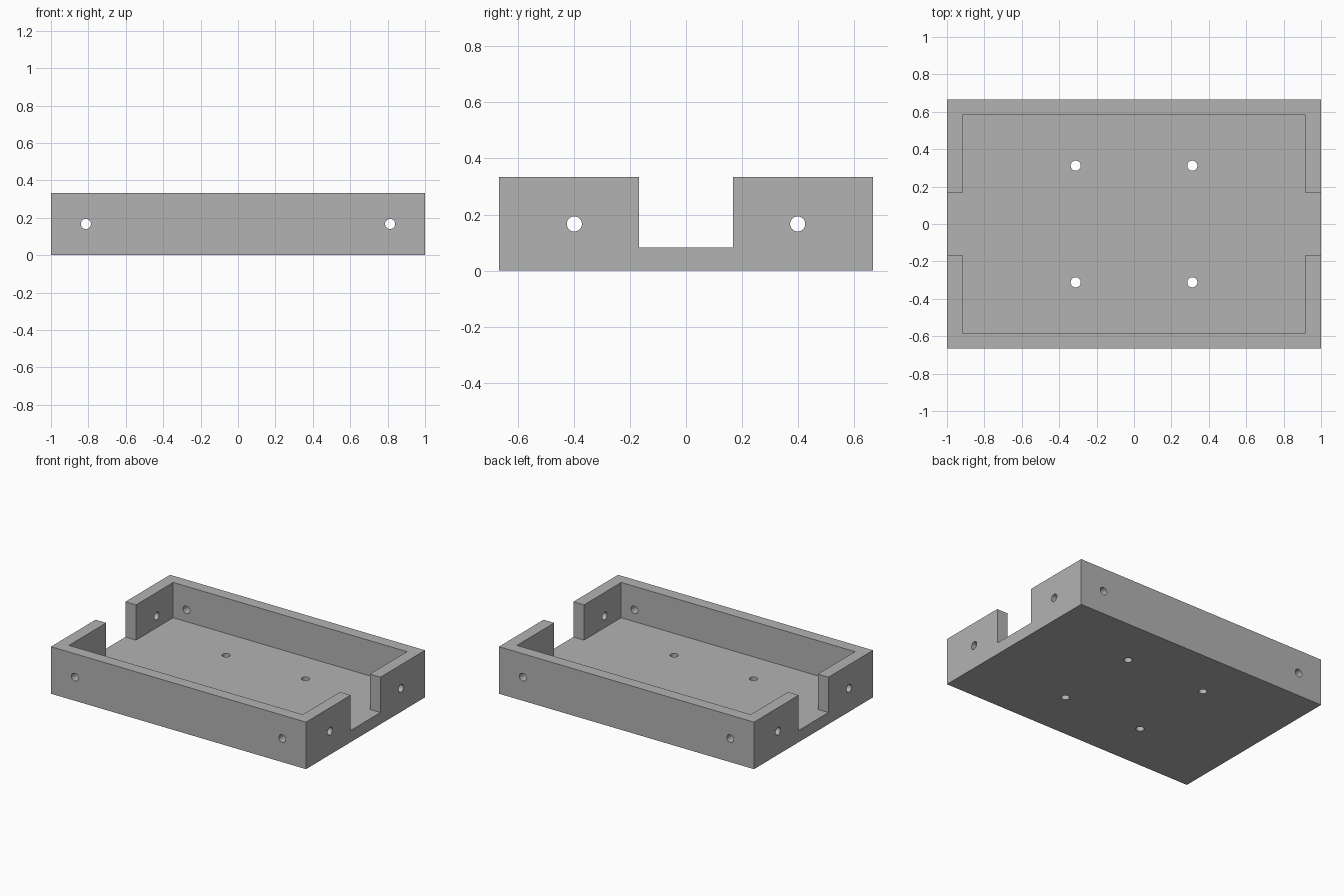
import bpy, bmesh
from math import pi, radians
from mathutils import Matrix

if "Cube" in bpy.data.objects:
    bpy.data.objects.remove(bpy.data.objects["Cube"])

# Overall sizes
HALF_X, HALF_Y, HEIGHT = 1.0, 0.6667, 0.3333
WALL = FLOOR = 0.0833
NOTCH = 0.1667
HOLE_R = 0.027

grey = bpy.data.materials.new("plain grey")
grey.use_nodes = True
colour = (0.45, 0.45, 0.45, 1)
grey.diffuse_color = colour
grey.node_tree.nodes["Principled BSDF"].inputs["Base Color"].default_value = colour


def make_object(name, bm):
    bmesh.ops.recalc_face_normals(bm, faces=bm.faces[:])
    mesh = bpy.data.meshes.new(name)
    bm.to_mesh(mesh)
    bm.free()
    mesh.materials.append(grey)
    obj = bpy.data.objects.new(name, mesh)
    bpy.context.collection.objects.link(obj)
    return obj


def prism(name, outline, z0, z1):
    bm = bmesh.new()
    face = bm.faces.new([bm.verts.new((x, y, z0)) for x, y in outline])
    top = bmesh.ops.extrude_face_region(bm, geom=[face])["geom"]
    verts = [v for v in top if isinstance(v, bmesh.types.BMVert)]
    bmesh.ops.translate(bm, verts=verts, vec=(0, 0, z1 - z0))
    return make_object(name, bm)


def drill(name, location, axis, depth):
    turn = {"X": Matrix.Rotation(pi / 2, 4, "Y"),
            "Y": Matrix.Rotation(pi / 2, 4, "X"),
            "Z": Matrix()}[axis]
    bm = bmesh.new()
    bmesh.ops.create_cone(bm, cap_ends=True, segments=32, radius1=HOLE_R,
                          radius2=HOLE_R, depth=depth,
                          matrix=Matrix.Translation(location) @ turn)
    return make_object(name, bm)


# Solid block for the tray
tray = prism("tray", [(-HALF_X, -HALF_Y), (HALF_X, -HALF_Y),
                      (HALF_X, HALF_Y), (-HALF_X, HALF_Y)], 0, HEIGHT)

# Cavity with a cable slot through each end, as one cross-shaped cutter
ix, iy, out = HALF_X - WALL, HALF_Y - WALL, HALF_X + 0.2
quarter = [(out, NOTCH), (ix, NOTCH), (ix, iy)]
outline = (quarter + [(-x, y) for x, y in reversed(quarter)]
           + [(-x, -y) for x, y in quarter]
           + [(x, -y) for x, y in reversed(quarter)])
cutters = [prism("cavity_cutter", outline, FLOOR, HEIGHT + 0.2)]

# Screw holes through the long walls, the end walls and the floor
for s in (-1, 1):
    cutters.append(drill("long_wall_drill", (s * 0.8133, 0, HEIGHT / 2), "Y", 3))
    cutters.append(drill("end_wall_drill", (0, s * 0.398, HEIGHT / 2), "X", 3))
    for t in (-1, 1):
        cutters.append(drill("floor_drill", (s * 0.3117, t * 0.3117, 0), "Z", 0.4))

for cutter in cutters:
    cutter.hide_render = True
    mod = tray.modifiers.new("cut", "BOOLEAN")
    mod.operation, mod.solver, mod.object = "DIFFERENCE", "EXACT", cutter

# Bake the cuts and drop the cutters
depsgraph = bpy.context.evaluated_depsgraph_get()
finished = bpy.data.meshes.new_from_object(tray.evaluated_get(depsgraph))
tray.modifiers.clear()
tray.data = finished
finished.materials.clear()
finished.materials.append(grey)
for cutter in cutters:
    bpy.data.objects.remove(cutter)

# Round holes smooth, tray edges sharp
bpy.ops.object.select_all(action="DESELECT")
tray.select_set(True)
bpy.context.view_layer.objects.active = tray
bpy.ops.object.shade_smooth_by_angle(angle=radians(30))
